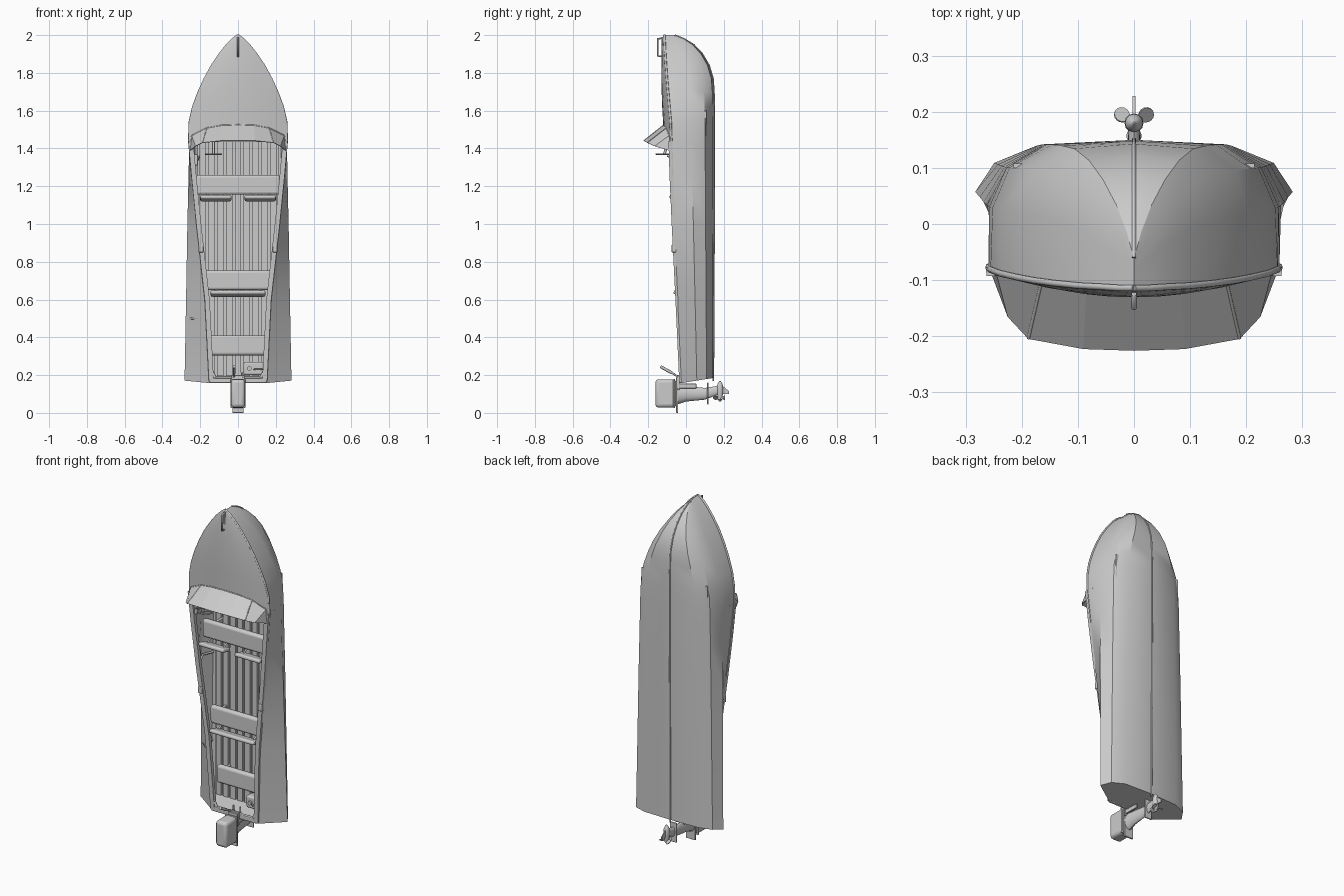
import bpy, bmesh, math
from mathutils import Vector

if "Cube" in bpy.data.objects:
    bpy.data.objects.remove(bpy.data.objects["Cube"])


def mesh(name, verts, faces, smooth=35, solid=0):
    me = bpy.data.meshes.new(name)
    me.from_pydata([tuple(v) for v in verts], [], faces)
    bm = bmesh.new()
    bm.from_mesh(me)
    bmesh.ops.remove_doubles(bm, verts=bm.verts, dist=0.0004)
    bmesh.ops.recalc_face_normals(bm, faces=bm.faces)
    bm.to_mesh(me)
    bm.free()
    ob = bpy.data.objects.new(name, me)
    bpy.context.collection.objects.link(ob)
    if solid:
        m = ob.modifiers.new("thickness", "SOLIDIFY")
        m.thickness, m.offset = solid, 0
    if smooth:
        bpy.ops.object.select_all(action='DESELECT')
        bpy.context.view_layer.objects.active = ob
        ob.select_set(True)
        bpy.ops.object.shade_smooth_by_angle(angle=math.radians(smooth))
    return ob


def loft(name, rows, closed=False, caps=False, **kw):
    n = len(rows[0])
    faces = []
    for r in range(len(rows) - 1):
        for i in range(n if closed else n - 1):
            j = (i + 1) % n
            faces.append((r * n + i, r * n + j, (r + 1) * n + j, (r + 1) * n + i))
    if caps:
        faces += [tuple(range(n)), tuple(range((len(rows) - 1) * n, len(rows) * n))]
    return mesh(name, [v for row in rows for v in row], faces, **kw)


def box(name, x, y, z, bevel=0.0, tilt=0.0):
    c = Vector(((x[0] + x[1]) / 2, (y[0] + y[1]) / 2, (z[0] + z[1]) / 2))
    bpy.ops.mesh.primitive_cube_add(size=1, location=c, rotation=(tilt, 0, 0))
    ob = bpy.context.object
    ob.name = name
    ob.scale = (x[1] - x[0], y[1] - y[0], z[1] - z[0])
    bpy.ops.object.transform_apply(location=False, rotation=False, scale=True)
    if bevel:
        m = ob.modifiers.new("bevel", "BEVEL")
        m.width, m.segments = bevel, 3
        bpy.ops.object.shade_smooth_by_angle(angle=math.radians(40))
    return ob


def tube(name, pts, r, cyclic=False):
    cu = bpy.data.curves.new(name, 'CURVE')
    cu.dimensions, cu.bevel_depth, cu.bevel_resolution = '3D', r, 2
    cu.use_fill_caps = True
    sp = cu.splines.new('POLY')
    sp.points.add(len(pts) - 1)
    for p, co in zip(sp.points, pts):
        p.co = (*co, 1)
    sp.use_cyclic_u = cyclic
    ob = bpy.data.objects.new(name, cu)
    bpy.context.collection.objects.link(ob)
    return ob


def mirrored(half):
    return [(-x, y, z) for x, y, z in reversed(half[1:])] + list(half)


# Hull stations: z, sheer half width, sheer y, chine half width, keel y
ST = [(0.17, .150, -.027, .283, .145), (0.6, .172, -.047, .275, .147), (1.0, .217, -.067, .268, .149),
      (1.25, .242, -.078, .262, .15), (1.44, .259, -.084, .258, .15), (1.54, .256, -.087, .252, .15),
      (1.62, .238, -.094, .236, .15), (1.7, .208, -.101, .205, .148), (1.77, .176, -.107, .171, .143),
      (1.84, .138, -.112, .130, .122), (1.9, .097, -.116, .090, .087), (1.95, .058, -.118, .051, .04),
      (1.98, .027, -.12, .021, -.01), (2.0, 0, -.12, 0, -.06)]


def station(z):
    for a, b in zip(ST, ST[1:]):
        if z <= b[0]:
            t = (z - a[0]) / (b[0] - a[0])
            return [p + (q - p) * t for p, q in zip(a, b)]
    return ST[-1]


def section(s):
    z, ws, ys, wt, yk = s
    d = yk - ys
    half = [(0, yk), (wt * .62, ys + d * .965), (wt * .88, ys + d * .79), (wt, ys + d * .49), (ws, ys)]
    rake = lambda y: z if z > 0.2 else 0.157 + (y + .03) * .16
    return mirrored([(x, y, rake(y)) for x, y in half])


rows = [section(s) for s in ST]
loft("hull", rows, smooth=32)
mesh("transom", rows[0], [tuple(range(9))], smooth=0)
mesh("transom_inner", [(x * .97, y, z + .015) for x, y, z in rows[0]], [tuple(range(9))], smooth=0)
tube("keel_strip", [(0, s[4], s[0]) for s in ST], 0.004)

# Crowned foredeck
deck = []
for s in ST[4:]:
    deck.append([(s[1] * k / 4, s[2] - .035 * s[1] / .26 * (1 - (k / 4) ** 2), s[0]) for k in range(-4, 5)])
loft("foredeck", deck)
edge = deck[0]
loft("dashboard", [edge, [(x, max(y, 0) - .02, z) for x, y, z in edge]], smooth=0, solid=.01)

# Gunwales and rub rails
for sx, side in ((-1, "left"), (1, "right")):
    rim = []
    for z in (.165, .4, .6, .8, 1.0, 1.25, 1.44):
        _, w, y, _, _ = station(max(z, .17))
        rim.append([(sx * (w + a), y + b, z) for a, b in ((.005, .012), (.004, -.009), (-.022, -.009), (-.022, .012))])
    loft(side + "_gunwale", rim, closed=True, caps=True)
    tube(side + "_rub_rail", [(sx * s[1], s[2] + .006, s[0]) for s in ST[3:]], .006)
    # Oarlock and mooring cleat
    w, y = station(.87)[1:3]
    box(side + "_oarlock", sorted((sx * (w - .02), sx * (w + .006))), (y - .016, y + .01), (.85, .89), .004)
    # Side ribs inside the hull
    for z in (.5, 1.02):
        w, y, c, k = station(z)[1:]
        tube(side + "_rib", [(sx * (w - .012), y, z), (sx * (c - .012), y + (k - y) * .49, z),
                             (sx * c * .86, y + (k - y) * .77, z)], .006)
box("transom_cap", (-.15, .15), (-.036, -.014), (.158, .185), .004)
for sx in (-1, 1):
    tube("stern_corner", [(sx * .14, -.028, .225), (sx * .12, -.028, .185)], .008)

# Floor with slats
box("floor", (-.215, .215), (.1, .108), (.19, 1.6))
for i in range(-4, 5):
    box("floor_slat", (i * .047 - .017, i * .047 + .017), (.086, .1), (.195, 1.58))

# Benches with backrests
for name, hw, z0, y in (("front_bench", .222, 1.155, -.02), ("middle_bench", .185, .65, 0), ("rear_bench", .15, .305, .01)):
    box(name, (-hw, hw), (y, y + .035), (z0, z0 + .105), .014)
    for sx in (-.75, .75):
        box(name + "_leg", (sx * hw - .008, sx * hw + .008), (y + .03, .1), (z0 + .02, z0 + .085))
for name, x, y, z in (("left_backrest", (-.2, -.035), -.052, 1.137), ("right_backrest", (.035, .2), -.052, 1.137),
                      ("middle_backrest", (-.145, .145), -.03, .632)):
    box(name, x, (y - .036, y + .036), (z - .011, z + .011), .009, tilt=math.radians(-14))
    for px in (x[0] + .03, x[1] - .03):
        tube(name + "_post", [(px, y, z), (px, y + .06, z + .03)], .005)

# Wraparound windshield with frame
base = mirrored([(0, -.119, 1.525), (.085, -.116, 1.522), (.165, -.104, 1.508), (.244, -.088, 1.468), (.254, -.084, 1.392)])
top = mirrored([(0, -.225, 1.44), (.09, -.222, 1.44), (.188, -.204, 1.43), (.224, -.165, 1.412), (.253, -.088, 1.388)])
loft("windshield", [base, top], smooth=0, solid=.003)
tube("windshield_base", base, .004)
for i in (2, 6):
    tube("windshield_pillar", [base[i], top[i]], .003)

# Steering wheel, column and throttle lever
bpy.ops.mesh.primitive_torus_add(location=(-.13, -.115, 1.37), major_radius=.042, minor_radius=.004,
                                 major_segments=24, minor_segments=8)
bpy.context.object.name = "steering_wheel"
for k in range(3):
    a = math.tau * k / 3 + .5
    tube("wheel_spoke", [(-.13, -.115, 1.37), (-.13 + .042 * math.cos(a), -.115 + .042 * math.sin(a), 1.37)], .003)
tube("steering_column", [(-.13, -.115, 1.368), (-.13, -.095, 1.44)], .007)
box("throttle_box", (-.232, -.212), (-.08, -.03), (1.31, 1.37), .004)
tube("throttle_lever", [(-.208, -.06, 1.34), (-.205, -.1, 1.36)], .004)

# Bow handle and keel cleat
tube("bow_handle", [(0, -.112, 1.885), (0, -.15, 1.89), (0, -.15, 1.98), (0, -.118, 1.985)], .005)
tube("bow_handle_base", [(0, -.124, 1.88), (0, -.124, 1.99)], .005)

# Fuel tank at the stern
box("fuel_tank", (.03, .135), (.03, .086), (.2, .27), .01)
tube("fuel_cap", [(.06, .032, .235), (.06, .02, .235)], .012)
tube("fuel_tank_handle", [(.085, .03, .23), (.085, .015, .23), (.13, .015, .23), (.13, .03, .23)], .004)

# Outboard motor
box("motor_cowl", (-.037, .037), (-.162, -.052), (.028, .178), .018)
box("motor_cowl_band", (-.039, .039), (-.068, -.058), (.026, .18), .004)
box("motor_plate", (-.03, .03), (-.052, -.042), (0, .19), .003)
box("clamp_bracket", (-.035, .035), (-.045, -.034), (.12, .2), .003)
for sx in (-1, 1):
    box("clamp_arm", (sx * .026 - .005, sx * .026 + .005), (-.04, .055), (.13, .155), .003)
    tube("clamp_screw", [(sx * .022, -.01, .16), (sx * .022, -.01, .215)], .005)


def oval(y, hx, z0, z1):
    return [(hx * math.cos(a), y, (z0 + z1) / 2 + (z1 - z0) / 2 * math.sin(a)) for a in (math.tau * i / 12 for i in range(12))]


loft("motor_leg", [oval(-.045, .03, .045, .145), oval(0, .022, .06, .142), oval(.1, .013, .07, .132),
                   oval(.18, .01, .1, .145)], closed=True, caps=True)
box("cavitation_plate", (-.022, .022), (.112, .12), (.045, .16), .003)
gear = []
for z, r in ((.17, .002), (.16, .01), (.145, .016), (.11, .017), (.09, .014), (.07, .012), (.06, .003)):
    gear.append([(r * math.cos(math.tau * i / 12), .18 + r * math.sin(math.tau * i / 12), z) for i in range(12)])
loft("gearcase", gear, closed=True, caps=True)
mesh("skeg", [(0, .185, .15), (0, .185, .1), (0, .228, .1), (0, .228, .115)], [(0, 1, 2, 3)], smooth=0, solid=.005)
for k in range(3):
    a = math.radians(30 + 120 * k)
    rad, tan = Vector((math.cos(a), math.sin(a), 0)), Vector((-math.sin(a), math.cos(a), .8)).normalized()
    c = Vector((0, .182, .08)) + rad * .025
    blade = [c + rad * .014 * math.cos(t) + tan * .016 * math.sin(t) for t in (math.tau * i / 14 for i in range(14))]
    mesh("propeller_blade", blade, [tuple(range(14))], smooth=0, solid=.003)

# Tiller
tube("tiller_arm", [(-.02, -.04, .19), (-.02, -.075, .212)], .005)
tube("tiller_grip", [(-.02, -.075, .212), (-.02, -.135, .245)], .008)
